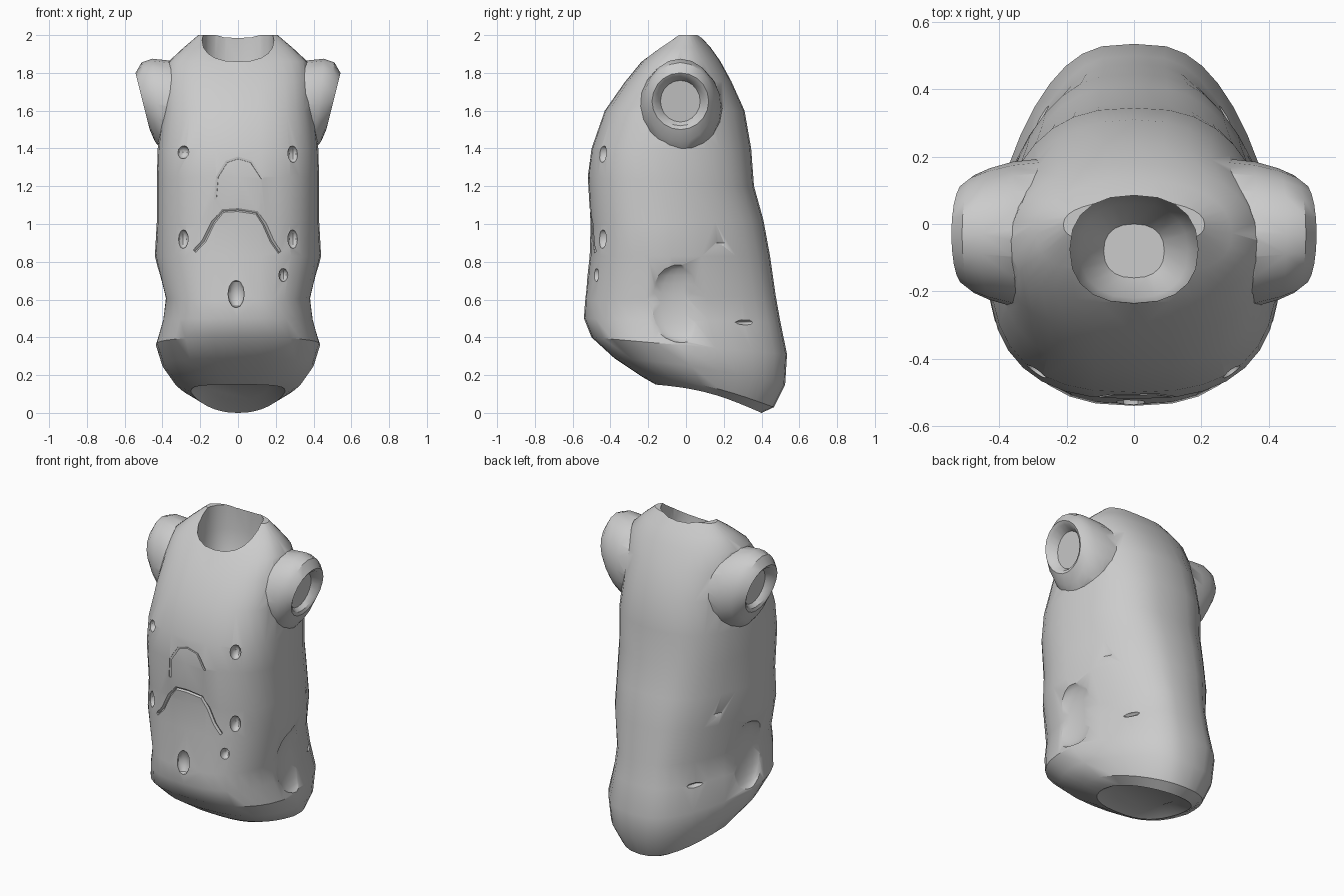
import bpy, bmesh, math
from mathutils import Vector

if "Cube" in bpy.data.objects:
    bpy.data.objects.remove(bpy.data.objects["Cube"])


def loft(name, rings):
    """Skin a list of closed point rings and cap both ends."""
    bm = bmesh.new()
    rows = [[bm.verts.new(p) for p in r] for r in rings]
    n = len(rows[0])
    for a, b in zip(rows, rows[1:]):
        for i in range(n):
            j = (i + 1) % n
            bm.faces.new((a[i], a[j], b[j], b[i]))
    bm.faces.new(rows[0])
    bm.faces.new(rows[-1])
    bmesh.ops.recalc_face_normals(bm, faces=bm.faces)
    me = bpy.data.meshes.new(name)
    bm.to_mesh(me)
    bm.free()
    ob = bpy.data.objects.new(name, me)
    bpy.context.collection.objects.link(ob)
    return ob


def spow(v, e):
    return math.copysign(abs(v) ** e, v)


def body_ring(hw, yf, zf, yb, zb, nb=2.2, taper=0, bump=0, nf=2.6, n=32):
    """Rounded section; the back half may be squarer and narrowed."""
    yc = yf + 0.45 * (yb - yf)
    pts = []
    for i in range(n):
        t = 2 * math.pi * i / n
        c, s = math.cos(t), math.sin(t)
        e = 2 / (nb if s > 0 else nf)
        ys = spow(s, e)
        y = yc + ys * ((yb - yc) if s > 0 else (yc - yf))
        u = (y - yf) / (yb - yf)
        z = zf + (zb - zf) * u + bump * math.sin(math.pi * u)
        pts.append((hw * spow(c, e) * (1 - taper * max(ys, 0)), y, z))
    return pts


def boolean(target, tool, op):
    m = target.modifiers.new("cut", 'BOOLEAN')
    m.object, m.operation, m.solver = tool, op, 'EXACT'
    bpy.context.view_layer.objects.active = target
    bpy.ops.object.modifier_apply(modifier=m.name)
    bpy.data.objects.remove(tool)


# Torso: rings from the shoulders down to the slanted underside
body = loft("torso", [body_ring(*r) for r in (
    (.21, -.06, 2.0, .07, 2.0),
    (.29, -.155, 1.93, .13, 1.935),
    (.365, -.235, 1.86, .18, 1.865),
    (.39, -.325, 1.75, .24, 1.755),
    (.40, -.43, 1.6, .31, 1.6, 2.3, .05),
    (.425, -.50, 1.4, .345, 1.4, 2.6, .12),
    (.43, -.52, 1.25, .36, 1.2, 2.6, .16),
    (.43, -.505, 1.0, .41, 1.02, 2.7, .24),
    (.44, -.51, .83, .445, .83, 2.8, .3),
    (.385, -.535, .6, .475, .62, 3, .32),
    (.40, -.54, .5, .50, .48, 3, .33),
    (.435, -.50, .40, .535, .31, 3, .35),
    (.40, -.38, .29, .525, .15, 2.8, .33, .02),
    (.33, -.23, .19, .465, .03, 2.4, .25, .03),
    (.25, -.16, .15, .40, 0.0, 2.2, .15, .03),
    (.17, -.07, .17, .31, .065, 2, 0, .03))])
skin = body.copy()
skin.data = body.data.copy()
bpy.context.collection.objects.link(skin)
bpy.context.view_layer.update()


def on_front(x, z):
    return skin.ray_cast(Vector((x, -2, z)), Vector((0, 1, 0)))[1]


# Arm stubs with a shallow dished end, leaning outward at the top
def arm_ring(side, x, z, ry, rz, tilt, n=20):
    out = []
    for i in range(n):
        t = 2 * math.pi * i / n
        dz = rz * math.sin(t)
        out.append((side * (x + tilt * dz), -.03 + ry * math.cos(t), z + dz))
    return out


for side in (-1, 1):
    arm = loft("arm_stub", [arm_ring(side, *r) for r in (
        (.22, 1.60, .23, .24, 0),
        (.36, 1.62, .215, .245, 0),
        (.43, 1.635, .195, .24, .1),
        (.475, 1.645, .175, .21, .17),
        (.505, 1.65, .15, .15, .25),
        (.495, 1.65, .13, .13, .25),
        (.455, 1.65, .105, .11, .15))])
    boolean(body, arm, 'UNION')

# Neck opening
neck = loft("neck_cutter", [
    [(rx * spow(math.cos(2 * math.pi * i / 20), .85),
      yc + ry * spow(math.sin(2 * math.pi * i / 20), .85), z)
     for i in range(20)]
    for z, rx, ry, yc in ((2.2, .19, .16, -.075), (1.85, .19, .16, -.075),
                          (1.65, .16, .14, -.08), (1.55, .09, .08, -.08))])
boolean(body, neck, 'DIFFERENCE')


# Soft hollows and pits are cut with stretched spheres
def pit(loc, scale, segments=10, rings=6):
    bpy.ops.mesh.primitive_uv_sphere_add(segments=segments, ring_count=rings,
                                         location=loc)
    ob = bpy.context.object
    ob.scale = scale
    bpy.context.view_layer.update()
    boolean(body, ob, 'DIFFERENCE')


# Hip hollows, side nicks and back nicks
for side in (-1, 1):
    pit((side * .43, -.01, .58), (.07, .21, .21), 20, 12)
    pit((side * .385, .21, .90), (.05, .06, .03))
    pit((side * .30, .36, .48), (.05, .10, .02))

# Front stud marks and navel
for x, z, rx, rz in ((-.29, 1.38, .035, .035), (.29, 1.37, .03, .045),
                     (-.29, .92, .03, .05), (.29, .92, .03, .05),
                     (.24, .73, .025, .035), (-.01, .63, .045, .075)):
    pit(on_front(x, z), (rx, .04, rz))


# Folds pressed into the belly
def fold(points, radius):
    cu = bpy.data.curves.new("fold_cutter", 'CURVE')
    cu.dimensions, cu.bevel_depth = '3D', radius
    cu.bevel_resolution, cu.use_fill_caps = 0, True
    sp = cu.splines.new('POLY')
    sp.points.add(len(points) - 1)
    for p, (x, z) in zip(sp.points, points):
        p.co = (*on_front(x, z), 1)
    ob = bpy.data.objects.new("fold_cutter", cu)
    bpy.context.collection.objects.link(ob)
    bpy.ops.object.select_all(action='DESELECT')
    ob.select_set(True)
    bpy.context.view_layer.objects.active = ob
    bpy.ops.object.convert(target='MESH')
    boolean(body, bpy.context.object, 'DIFFERENCE')


fold([(-.23, .855), (-.18, .91), (-.13, 1.01), (-.08, 1.07), (0, 1.075),
      (.10, 1.06), (.14, 1.0), (.18, .91), (.22, .85)], .011)
fold([(-.12, 1.13), (-.11, 1.25), (-.06, 1.33), (0, 1.35), (.07, 1.33),
      (.13, 1.24)], .009)

bpy.data.objects.remove(skin)
bpy.ops.object.select_all(action='DESELECT')
body.select_set(True)
bpy.context.view_layer.objects.active = body
bpy.ops.object.shade_smooth_by_angle(angle=math.radians(35))
